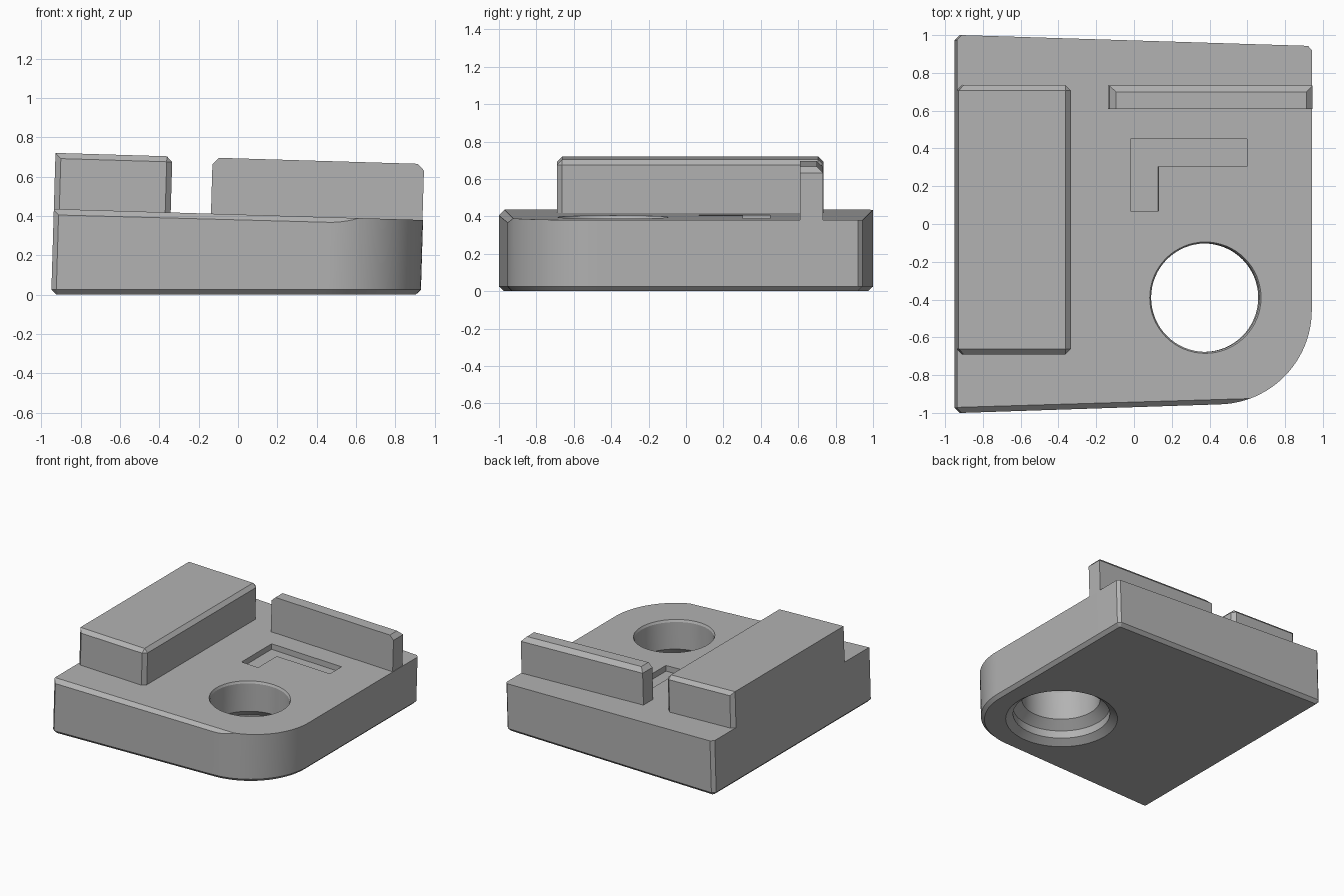
import bpy, bmesh, math
from mathutils import Vector

cube = bpy.data.objects.get("Cube")
if cube:
    bpy.data.objects.remove(cube, do_unlink=True)

SLOPE = 0.03      # lean of the walls and tilt of the top plane
DECK = 0.407      # height of the top plane at x = 0

grey = bpy.data.materials.new("plain grey")
grey.use_nodes = True
grey.diffuse_color = (0.45, 0.45, 0.45, 1)
grey.node_tree.nodes["Principled BSDF"].inputs["Base Color"].default_value = (0.45, 0.45, 0.45, 1)


def finish(bm, name):
    """Lean the walls, tilt everything above the bottom, and make an object."""
    for v in bm.verts:
        if v.co.z > 0.3:
            v.co.z -= SLOPE * v.co.x
        v.co.x += SLOPE * v.co.z
    bmesh.ops.recalc_face_normals(bm, faces=bm.faces)
    mesh = bpy.data.meshes.new(name)
    bm.to_mesh(mesh)
    bm.free()
    mesh.materials.append(grey)
    obj = bpy.data.objects.new(name, mesh)
    bpy.context.collection.objects.link(obj)
    return obj


def prism(outline, z0, z1):
    bm = bmesh.new()
    face = bm.faces.new([bm.verts.new((x, y, z0)) for x, y in outline])
    top = bmesh.ops.extrude_face_region(bm, geom=[face])["geom"]
    moved = [g for g in top if isinstance(g, bmesh.types.BMVert)]
    bmesh.ops.translate(bm, verts=moved, vec=(0, 0, z1 - z0))
    bmesh.ops.recalc_face_normals(bm, faces=bm.faces)
    return bm


def box(x0, x1, y0, y1, z0, z1):
    return prism([(x0, y0), (x1, y0), (x1, y1), (x0, y1)], z0, z1)


def chamfer(bm, rule, size):
    """Bevel the edges whose midpoint satisfies the rule."""
    edges = [e for e in bm.edges if rule((e.verts[0].co + e.verts[1].co) / 2)]
    bmesh.ops.bevel(bm, geom=edges, offset=size, segments=1, affect='EDGES')


def near(a, b):
    return abs(a - b) < 1e-4


def subtract(target, cutter):
    mod = target.modifiers.new("cut", 'BOOLEAN')
    mod.operation = 'DIFFERENCE'
    mod.solver = 'EXACT'
    mod.object = cutter
    bpy.context.view_layer.update()
    deps = bpy.context.evaluated_depsgraph_get()
    result = bpy.data.meshes.new_from_object(target.evaluated_get(deps))
    target.modifiers.clear()
    target.data = result
    bpy.data.objects.remove(cutter, do_unlink=True)


# Base plate: tapered outline with one large rounded corner
outline = [(-0.925, 1.0), (-0.95, 0.975), (-0.95, -0.975), (-0.925, -1.0)]
start, steps = math.radians(-88.2), 24
for i in range(steps + 1):
    a = start * (1 - i / steps)
    outline.append((0.43 + 0.5 * math.cos(a), -0.455 + 0.5 * math.sin(a)))
outline += [(0.93, 0.92), (0.91, 0.943)]
bm = prism(outline, 0, DECK)
chamfer(bm, lambda m: near(m.z, 0), 0.025)

# Sloping cut along the straight front edge
cut = bmesh.ops.bisect_plane(bm, geom=bm.verts[:] + bm.edges[:] + bm.faces[:],
                             plane_co=(-0.925, -0.97, DECK),
                             plane_no=Vector((0.03, -1, 1)), clear_outer=True)
rim = [g for g in cut["geom_cut"] if isinstance(g, bmesh.types.BMEdge)]
bmesh.ops.holes_fill(bm, edges=rim)
base = finish(bm, "base_plate")

# Stepped through hole, turned from a profile
profile = [(0, -0.05), (0.41, -0.05), (0.41, 0), (0.355, 0.04), (0.355, 0.1),
           (0.287, 0.16), (0.287, 0.39), (0.295, DECK), (0.295, 0.6), (0, 0.6)]
bm = bmesh.new()
verts = [bm.verts.new((0.366 + r, -0.39, z)) for r, z in profile]
edges = [bm.edges.new(pair) for pair in zip(verts, verts[1:])]
bmesh.ops.spin(bm, geom=verts + edges, cent=(0.366, -0.39, 0), axis=(0, 0, 1),
               angle=math.tau, steps=64)
bmesh.ops.remove_doubles(bm, verts=bm.verts, dist=1e-4)
subtract(base, finish(bm, "hole_cutter"))

# Shallow angled pocket in the deck
pocket = [(-0.03, 0.07), (0.117, 0.07), (0.117, 0.305), (0.587, 0.305),
          (0.587, 0.45), (-0.03, 0.45)]
subtract(base, finish(prism(pocket, DECK - 0.045, 0.6), "pocket_cutter"))

# Long raised block on the right side; its outer top edge stays sharp
x0, z1 = -0.95, 0.692
bm = box(x0, -0.355, -0.69, 0.735, DECK, z1)
chamfer(bm, lambda m: m.z > DECK + 0.01 and not (near(m.x, x0) and near(m.z, z1)), 0.028)
block = finish(bm, "raised_block")

# Narrow rail near the back; its front top edge stays sharp
bm = box(-0.15, 0.927, 0.61, 0.733, DECK, z1)
chamfer(bm, lambda m: near(m.z, z1) and not near(m.y, 0.61), 0.033)
rail = finish(bm, "back_rail")

# Smooth the round walls and keep the edges sharp
bpy.ops.object.select_all(action='DESELECT')
for obj in (base, block, rail):
    obj.select_set(True)
bpy.context.view_layer.objects.active = base
bpy.ops.object.shade_smooth_by_angle(angle=math.radians(20))
